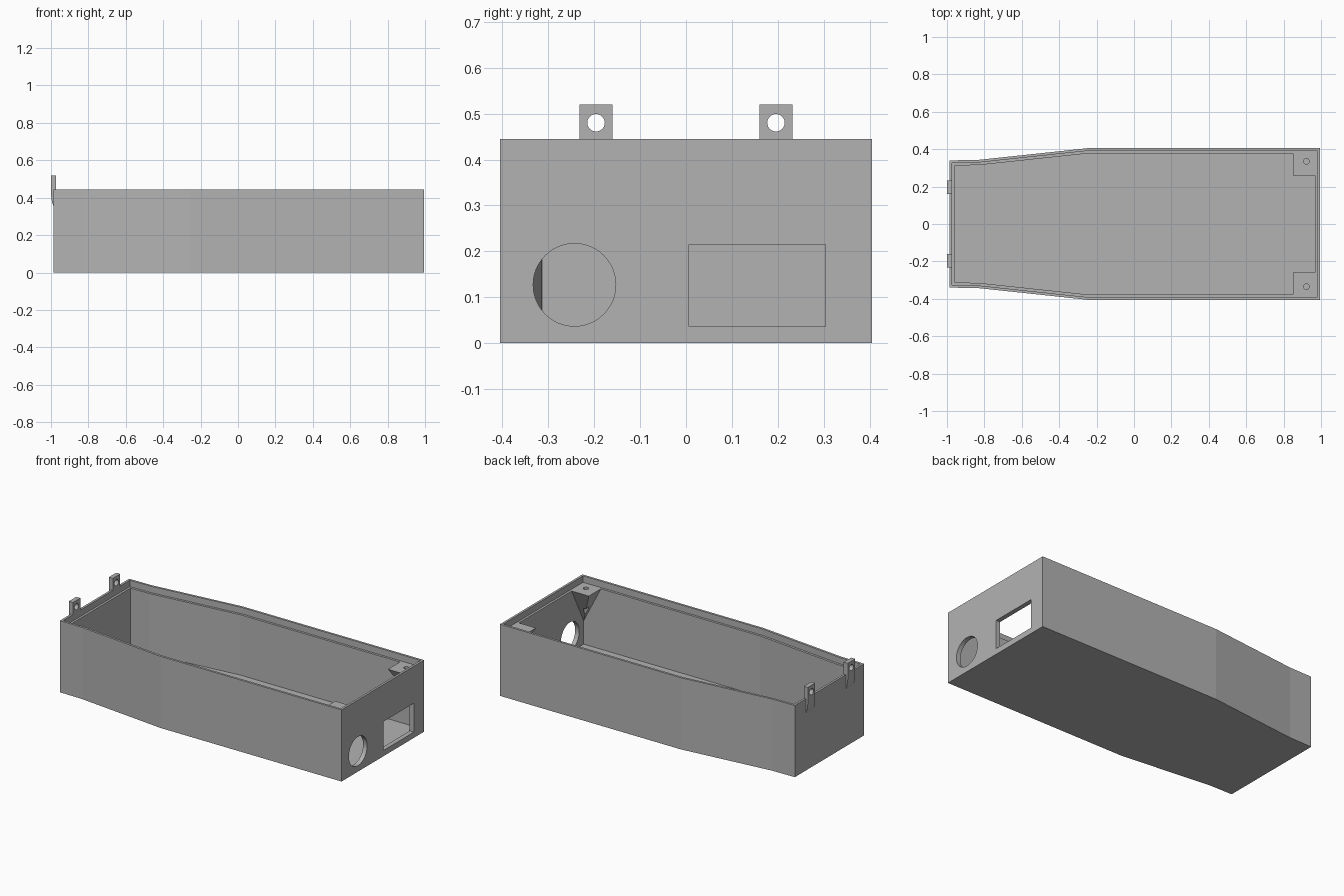
import bpy, bmesh, math
from mathutils import Vector

if "Cube" in bpy.data.objects:
    bpy.data.objects.remove(bpy.data.objects["Cube"], do_unlink=True)

grey = bpy.data.materials.new("plain_grey")
grey.use_nodes = True
grey.diffuse_color = (0.45, 0.45, 0.45, 1)
grey.node_tree.nodes["Principled BSDF"].inputs["Base Color"].default_value = grey.diffuse_color

RIM, LEDGE, FLOOR = 0.445, 0.405, 0.03
LIP, WALL = 0.014, 0.028


def finish(name, bm):
    bmesh.ops.recalc_face_normals(bm, faces=bm.faces)
    mesh = bpy.data.meshes.new(name)
    bm.to_mesh(mesh)
    bm.free()
    mesh.materials.append(grey)
    ob = bpy.data.objects.new(name, mesh)
    bpy.context.collection.objects.link(ob)
    return ob


def prism(name, base, direction):
    """Extrude a closed polygon along a direction."""
    bm = bmesh.new()
    face = bm.faces.new([bm.verts.new(p) for p in base])
    top = bmesh.ops.extrude_face_region(bm, geom=[face])["geom"]
    bmesh.ops.translate(bm, vec=direction,
                        verts=[v for v in top if isinstance(v, bmesh.types.BMVert)])
    return finish(name, bm)


def circle(centre, r, u, v, n=48):
    c, u, v = Vector(centre), Vector(u), Vector(v)
    return [c + r * (math.cos(math.tau * i / n) * u + math.sin(math.tau * i / n) * v)
            for i in range(n)]


def cut(target, cutter):
    cutter.hide_render = True
    cutter.hide_viewport = True
    cutter.display_type = 'WIRE'
    mod = target.modifiers.new("cut", 'BOOLEAN')
    mod.operation, mod.solver, mod.object = 'DIFFERENCE', 'EXACT', cutter


# Outline of the case, narrowing towards the hinge end
half = [(0.995, 0.405), (-0.25, 0.405), (-0.83, 0.343), (-0.986, 0.34)]
outline = [Vector(p) for p in half] + [Vector((x, -y)) for x, y in reversed(half)]


def inset(d):
    """Move every side of the anticlockwise outline inwards by d."""
    result = []
    for i, p in enumerate(outline):
        a = (p - outline[i - 1]).normalized()
        b = (outline[(i + 1) % len(outline)] - p).normalized()
        na, nb = Vector((-a.y, a.x)), Vector((-b.y, b.x))
        result.append(p + (na + nb) * d / (1 + na.dot(nb)))
    return result


# Open tray with a stepped rim
bm = bmesh.new()
levels = [(0, 0), (0, RIM), (LIP, RIM), (LIP, LEDGE), (WALL, LEDGE), (WALL, FLOOR)]
rings = [[bm.verts.new((p.x, p.y, z)) for p in inset(d)] for d, z in levels]
for lo, hi in zip(rings, rings[1:]):
    for i in range(len(lo)):
        bm.faces.new((lo[i - 1], lo[i], hi[i], hi[i - 1]))
bm.faces.new(rings[0])
bm.faces.new(rings[-1])
tray = finish("tray", bm)

# Round and rectangular openings in the end wall
cut(tray, prism("round_opening_cutter",
                circle((0.9, -0.243, 0.127), 0.09, (0, 1, 0), (0, 0, 1)), (0.2, 0, 0)))
cut(tray, prism("window_cutter",
                [(0.9, 0.006, 0.036), (0.9, 0.304, 0.036),
                 (0.9, 0.304, 0.215), (0.9, 0.006, 0.215)], (0.2, 0, 0)))

for side, label in ((1, "left"), (-1, "right")):
    # Tapered screw boss in the corner
    x1, y1, size = 0.995 - WALL, 0.405 - WALL, 0.118
    bm = bmesh.new()
    top = [bm.verts.new((x, side * y, LEDGE)) for x, y in
           ((x1, y1), (x1 - size, y1), (x1 - size, y1 - size), (x1, y1 - size))]
    apex = bm.verts.new((x1, side * y1, LEDGE - 0.23))
    bm.faces.new(top)
    for i in range(4):
        bm.faces.new((top[i - 1], top[i], apex))
    boss = finish(label + "_screw_boss", bm)
    cut(boss, prism(label + "_screw_hole_cutter",
                    circle((0.922, side * 0.335, 0.1), 0.015, (1, 0, 0), (0, 1, 0), 24),
                    (0, 0, 0.4)))

    # Hinge tab curving back into the end wall
    y0 = side * 0.196 - 0.036
    profile = [(-0.972, 0.52), (-1, 0.52), (-1, 0.425), (-0.998, 0.4),
               (-0.994, 0.375), (-0.985, 0.35), (-0.985, RIM), (-0.972, RIM)]
    tab = prism(label + "_hinge_tab", [(x, y0, z) for x, z in profile], (0, 0.072, 0))
    cut(tab, prism(label + "_pin_hole_cutter",
                   circle((-1.1, side * 0.196, 0.48), 0.019, (0, 1, 0), (0, 0, 1), 32),
                   (0.2, 0, 0)))
